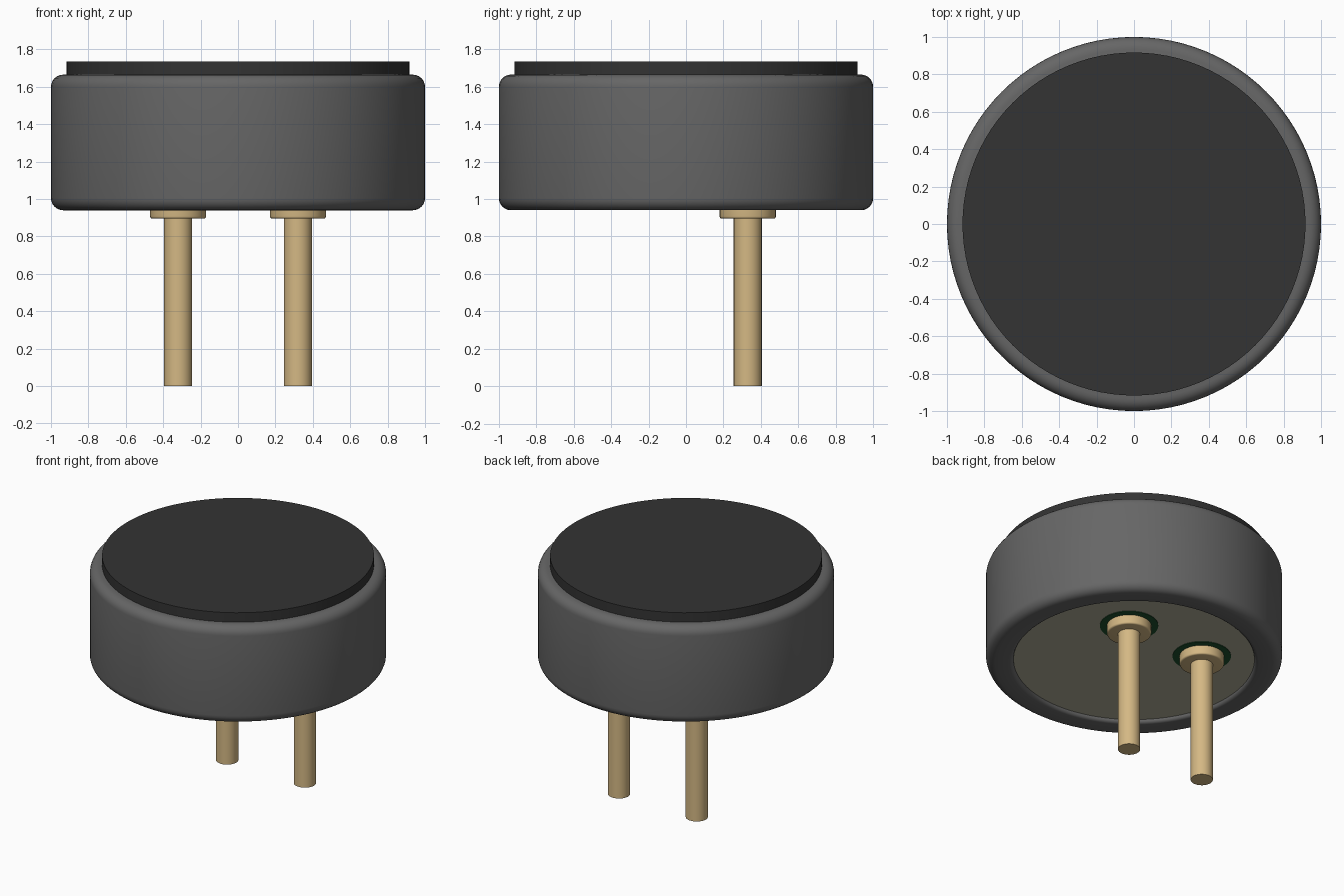
import bpy, bmesh, math

if "Cube" in bpy.data.objects:
    bpy.data.objects.remove(bpy.data.objects["Cube"], do_unlink=True)


def material(name, r, g, b):
    """Flat material from 0-255 sRGB values, stored as linear."""
    lin = [((c / 255 + 0.055) / 1.055) ** 2.4 for c in (r, g, b)] + [1.0]
    m = bpy.data.materials.new(name)
    m.use_nodes = True
    m.diffuse_color = lin
    m.node_tree.nodes["Principled BSDF"].inputs["Base Color"].default_value = lin
    return m


def arc(cx, cz, r, a0, a1, n=6):
    """Profile points along an arc, angles in degrees."""
    angles = [math.radians(a0 + (a1 - a0) * i / n) for i in range(n + 1)]
    return [(cx + r * math.cos(a), cz + r * math.sin(a)) for a in angles]


def lathe(name, profile, mat, x=0, y=0, segments=96):
    """Spin a (radius, z) profile about a vertical axis at x, y."""
    bm = bmesh.new()
    verts = [bm.verts.new((r, 0, z)) for r, z in profile]
    edges = [bm.edges.new(pair) for pair in zip(verts, verts[1:])]
    bmesh.ops.spin(bm, geom=verts + edges, cent=(0, 0, 0), axis=(0, 0, 1),
                   angle=math.tau, steps=segments)
    bmesh.ops.remove_doubles(bm, verts=bm.verts, dist=1e-5)
    bmesh.ops.recalc_face_normals(bm, faces=bm.faces)
    mesh = bpy.data.meshes.new(name)
    bm.to_mesh(mesh)
    bm.free()
    mesh.materials.append(mat)
    obj = bpy.data.objects.new(name, mesh)
    obj.location = (x, y, 0)
    bpy.context.collection.objects.link(obj)
    bpy.ops.object.select_all(action="DESELECT")
    obj.select_set(True)
    bpy.context.view_layer.objects.active = obj
    bpy.ops.object.shade_smooth_by_angle(angle=math.radians(35))
    return obj


def disc(name, radius, z0, z1, mat, **kw):
    return lathe(name, [(0, z0), (radius, z0), (radius, z1), (0, z1)], mat, **kw)


grey = material("housing grey", 102, 102, 102)
black = material("top black", 51, 51, 51)
base = material("base plate grey", 176, 173, 152)
glass = material("seal green", 30, 80, 45)
brass = material("pin brass", 212, 184, 132)

BOTTOM, TOP, PLATE, FILLET = 0.94, 1.665, 0.965, 0.065

# Housing can with rounded rims and a shallow recess underneath
lathe("housing",
      [(0, PLATE + 0.03), (0.813, PLATE + 0.03), (0.813, PLATE)]
      + arc(0.84, PLATE + 0.002, 0.027, 180, 270, 4)
      + arc(1 - FILLET, BOTTOM + FILLET, FILLET, -90, 0)
      + arc(1 - FILLET, TOP - FILLET, FILLET, 0, 90)
      + [(0, TOP)], grey)

# Raised disc on top and plate set in the recess
disc("top_disc", 0.917, TOP - 0.02, 1.735, black)
disc("base_plate", 0.813, PLATE, PLATE + 0.02, base)

# Two pins, each with a glass seal and a rounded collar
for side, x in (("right", -0.32), ("left", 0.32)):
    at = dict(x=x, y=0.33, segments=48)
    disc(side + "_seal", 0.197, PLATE - 0.004, PLATE + 0.004, glass, **at)
    lathe(side + "_collar",
          [(0, 0.895)] + arc(0.138, 0.907, 0.012, -90, 0, 4)
          + [(0.15, PLATE), (0, PLATE)], brass, **at)
    disc(side + "_pin", 0.075, 0, 0.91, brass, **at)
